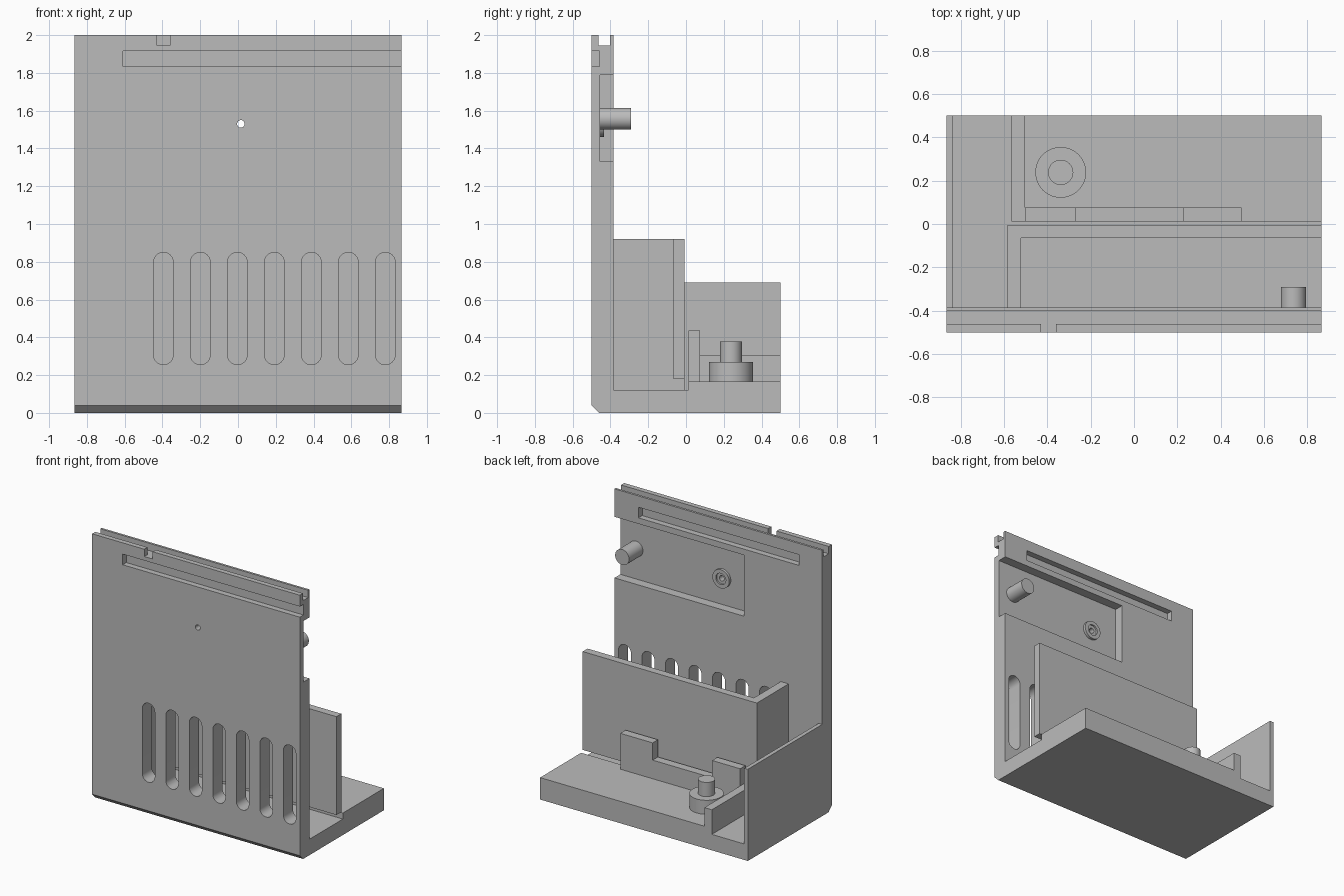
import bpy, bmesh, math
from mathutils import Matrix, Vector

if "Cube" in bpy.data.objects:
    bpy.data.objects.remove(bpy.data.objects["Cube"])

grey = bpy.data.materials.new("plain_grey")
grey.diffuse_color = (0.5, 0.5, 0.5, 1)
grey.use_nodes = True
grey.node_tree.nodes["Principled BSDF"].inputs["Base Color"].default_value = grey.diffuse_color


def finish(name, bm):
    bmesh.ops.recalc_face_normals(bm, faces=bm.faces)
    me = bpy.data.meshes.new(name)
    bm.to_mesh(me)
    bm.free()
    ob = bpy.data.objects.new(name, me)
    bpy.context.collection.objects.link(ob)
    me.materials.append(grey)
    return ob


def box(name, x0, x1, y0, y1, z0, z1):
    bm = bmesh.new()
    m = Matrix.Translation(((x0 + x1) / 2, (y0 + y1) / 2, (z0 + z1) / 2))
    bmesh.ops.create_cube(bm, size=1, matrix=m @ Matrix.Diagonal((x1 - x0, y1 - y0, z1 - z0, 1)))
    return finish(name, bm)


def prism(name, pts, offset):
    """Extrude a closed polygon along an offset."""
    bm = bmesh.new()
    f = bm.faces.new([bm.verts.new(p) for p in pts])
    r = bmesh.ops.extrude_face_region(bm, geom=[f])
    vs = [v for v in r["geom"] if isinstance(v, bmesh.types.BMVert)]
    bmesh.ops.translate(bm, verts=vs, vec=Vector(offset))
    return finish(name, bm)


def disc(name, centre, r, axis, length, n=40):
    """Cylinder starting at centre and running along y or z."""
    a = [2 * math.pi * i / n for i in range(n)]
    cx, cy, cz = centre
    if axis == 'Y':
        pts = [(cx + r * math.cos(t), cy, cz + r * math.sin(t)) for t in a]
        off = (0, length, 0)
    else:
        pts = [(cx + r * math.cos(t), cy + r * math.sin(t), cz) for t in a]
        off = (0, 0, length)
    return prism(name, pts, off)


def boolean(ob, others, op='DIFFERENCE'):
    for o in others:
        m = ob.modifiers.new(op.lower(), 'BOOLEAN')
        m.object, m.operation, m.solver = o, op, 'EXACT'
    bpy.context.view_layer.update()
    dg = bpy.context.evaluated_depsgraph_get()
    me = bpy.data.meshes.new_from_object(ob.evaluated_get(dg))
    ob.modifiers.clear()
    ob.data = me
    for o in others:
        bpy.data.objects.remove(o)


def smooth(ob):
    for o in bpy.context.selected_objects:
        o.select_set(False)
    ob.select_set(True)
    bpy.context.view_layer.objects.active = ob
    bpy.ops.object.shade_smooth_by_angle(angle=math.radians(30))


W = 0.865        # half width
BACK = -0.385    # rear face of the upright panel

# Upright panel and base in one bent profile with a chamfered front toe
profile = [(-0.5, 0.04), (-0.46, 0), (0.5, 0), (0.5, 0.12), (BACK, 0.12), (BACK, 2), (-0.5, 2)]
body = prism("panel_and_base", [(-W, y, z) for y, z in profile], (2 * W, 0, 0))
cuts = [
    box("top_groove", -1, 1, -0.462, -0.402, 1.945, 2.1),
    box("lip_notch", -0.43, -0.36, -0.6, -0.43, 1.945, 2.1),
    box("front_rail_slot", -0.61, 1, -0.6, -0.457, 1.835, 1.915),
    box("rear_pocket", -0.67, 0.665, -0.43, -0.3, 1.835, 1.915),
    box("rear_recess", -0.213, 1, -0.455, -0.3, 1.33, 1.79),
    disc("pin_hole", (0.015, -0.6, 1.53), 0.02, 'Y', 0.3, 24),
]
# Row of rounded vent slots
R, LOW, HIGH = 0.052, 0.307, 0.798
for i in range(7):
    cx = -0.395 + 0.1958 * i
    pts = [(cx + R * math.cos(math.pi * k / 12), -0.6,
            (HIGH if k <= 12 else LOW) + R * math.sin(math.pi * k / 12)) for k in range(13)]
    pts += [(cx + R * math.cos(math.pi * k / 12), -0.6,
             LOW + R * math.sin(math.pi * k / 12)) for k in range(12, 25)]
    cuts.append(prism("vent", pts, (0, 0.3, 0)))
boolean(body, cuts)
smooth(body)

# Raised rear deck and low side wall
box("rear_deck", -0.565, W, 0.012, 0.5, 0.12, 0.165)
box("left_wall", -W, -0.835, BACK, 0.5, 0.12, 0.69)

# Air duct behind the vents: long rear wall with a left return
box("duct_rear_wall", -0.52, W, -0.065, -0.007, 0.18, 0.92)
box("duct_return", -0.585, -0.52, BACK, -0.007, 0.12, 0.92)

# Stepped rail on the deck, with a short side rail
rail = [(-0.565, 0.165), (0.495, 0.165), (0.495, 0.435), (0.225, 0.435), (0.225, 0.305),
        (-0.27, 0.305), (-0.27, 0.435), (-0.503, 0.435), (-0.503, 0.305), (-0.565, 0.305)]
prism("stepped_rail", [(x, 0.012, z) for x, z in rail], (0, 0.063, 0))
box("side_rail", -0.565, -0.503, 0.075, 0.5, 0.165, 0.305)

# Round stand with a spigot
smooth(disc("stand_disc", (-0.338, 0.238, 0.165), 0.117, 'Z', 0.105, 48))
smooth(disc("stand_spigot", (-0.338, 0.238, 0.27), 0.058, 'Z', 0.107))

# Peg and bored collar in the rear recess
smooth(disc("recess_peg", (0.735, -0.455, 1.557), 0.058, 'Y', 0.165))
collar = disc("pin_collar", (0.015, -0.455, 1.53), 0.07, 'Y', 0.02)
boolean(collar, [disc("collar_bore", (0.015, -0.447, 1.53), 0.042, 'Y', 0.1, 32),
                 disc("collar_pin_hole", (0.015, -0.6, 1.53), 0.02, 'Y', 0.3, 24)])
smooth(collar)
